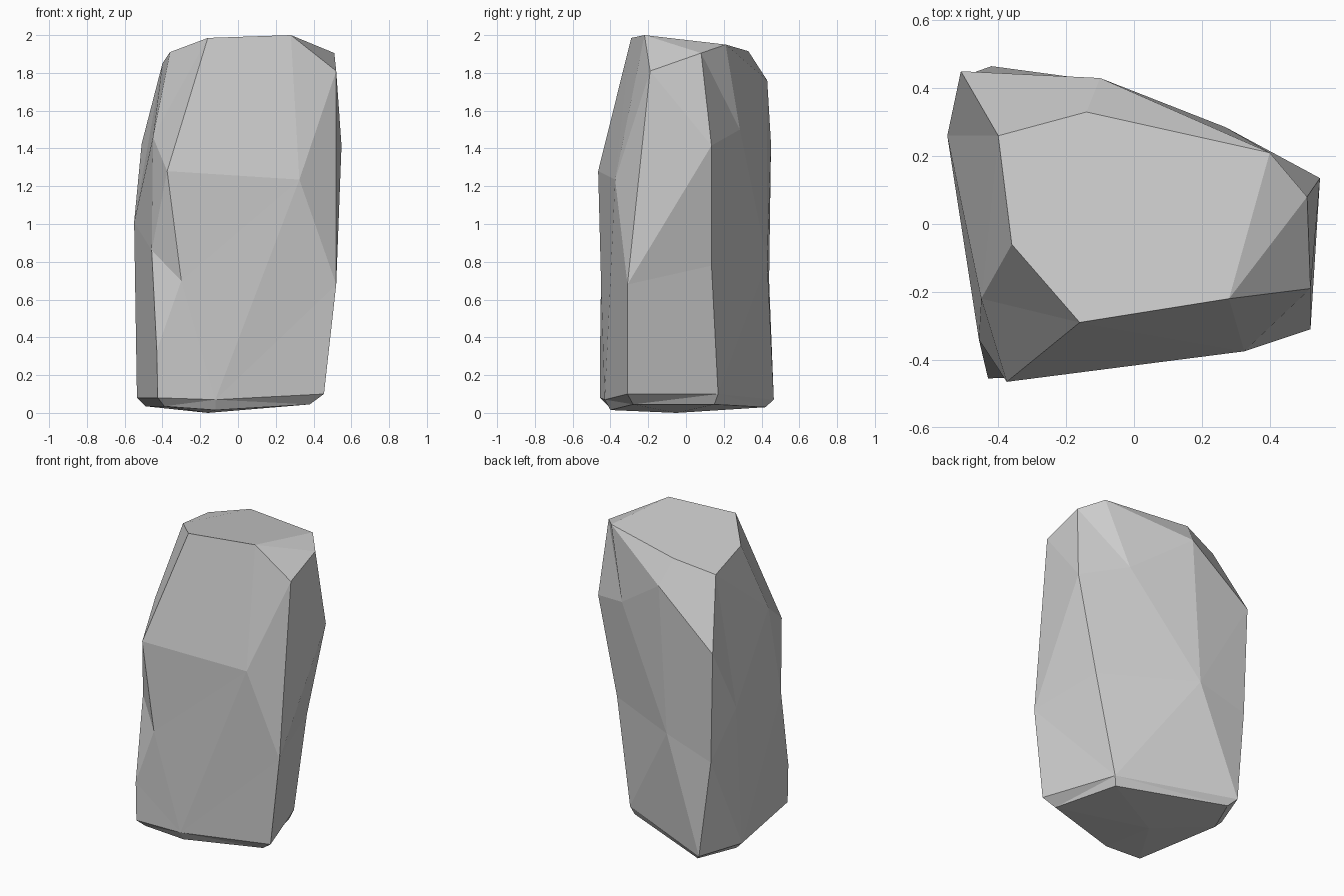
import bpy, bmesh
from mathutils import Vector

if "Cube" in bpy.data.objects:
    bpy.data.objects.remove(bpy.data.objects["Cube"])

# Ridge lines of the boulder, each from top to underside, going round from front left.
# Ridges may share points where facets meet.
back_low = [(-.42, .465, .07), (-.38, .42, .03)]
right_low = [(.29, .17, .10), (.27, .15, .045)]
front_low = [(-.43, -.455, .33), (-.425, -.455, .08), (-.39, -.41, .035)]
dent = (-.16, .43, .80)
shoulder = (-.40, .26, 1.85)
ridges = [
    [(-.16, -.29, 1.985), (-.375, -.465, 1.28), (-.30, -.45, .70)] + front_low,
    [(.28, -.22, 2.0), (.325, -.375, 1.235), (-.12, -.43, .07), (-.12, -.40, .015)],
    [(.52, -.19, 1.81), (.52, -.31, .68), (.455, -.31, .10), (.38, -.28, .045)],
    [(.51, .08, 1.905), (.548, .135, 1.415), (.41, .135, .78)] + right_low,
    [(.40, .21, 1.95), (.27, .285, 1.50), dent] + right_low,
    [(-.14, .33, 1.915), (-.10, .43, 1.76), dent] + back_low,
    [shoulder, (-.51, .45, 1.425), (-.49, .44, .70)] + back_low,
    [shoulder, (-.55, .26, 1.01), (-.535, .18, .08), (-.49, .17, .035)],
    [(-.36, -.06, 1.91), (-.45, -.22, 1.46), (-.457, -.34, .86)] + front_low,
]

bm = bmesh.new()
points = {}


def vert(p):
    if p not in points:
        points[p] = bm.verts.new(p)
    return points[p]


def face(*ps):
    unique = list(dict.fromkeys(ps))
    if len(unique) > 2:
        bm.faces.new([vert(p) for p in unique])


def dist(a, b):
    return (Vector(a) - Vector(b)).length


def zip_ridges(a, b):
    """Triangulate between two ridges, taking the shorter diagonal each time."""
    i = j = 0
    while i < len(a) - 1 or j < len(b) - 1:
        da = dist(a[i + 1], b[j]) if i < len(a) - 1 else 1e9
        db = dist(a[i], b[j + 1]) if j < len(b) - 1 else 1e9
        if da <= db:
            face(a[i], b[j], a[i + 1])
            i += 1
        else:
            face(a[i], b[j], b[j + 1])
            j += 1


# Side facets
for k, ridge in enumerate(ridges):
    zip_ridges(ridge, ridges[(k + 1) % len(ridges)])

# Top plateau with two chipped corner facets
t = [r[0] for r in ridges]
face(t[0], t[1], t[4], t[5], t[6], t[8])
face(t[1], t[3], t[4])
face(t[1], t[2], t[3])

# Shallow pointed underside
for k, ridge in enumerate(ridges):
    face(ridge[-1], ridges[(k + 1) % len(ridges)][-1], (-.16, -.05, 0))

bmesh.ops.recalc_face_normals(bm, faces=bm.faces)
mesh = bpy.data.meshes.new("boulder")
bm.to_mesh(mesh)
bm.free()
bpy.context.collection.objects.link(bpy.data.objects.new("boulder", mesh))
